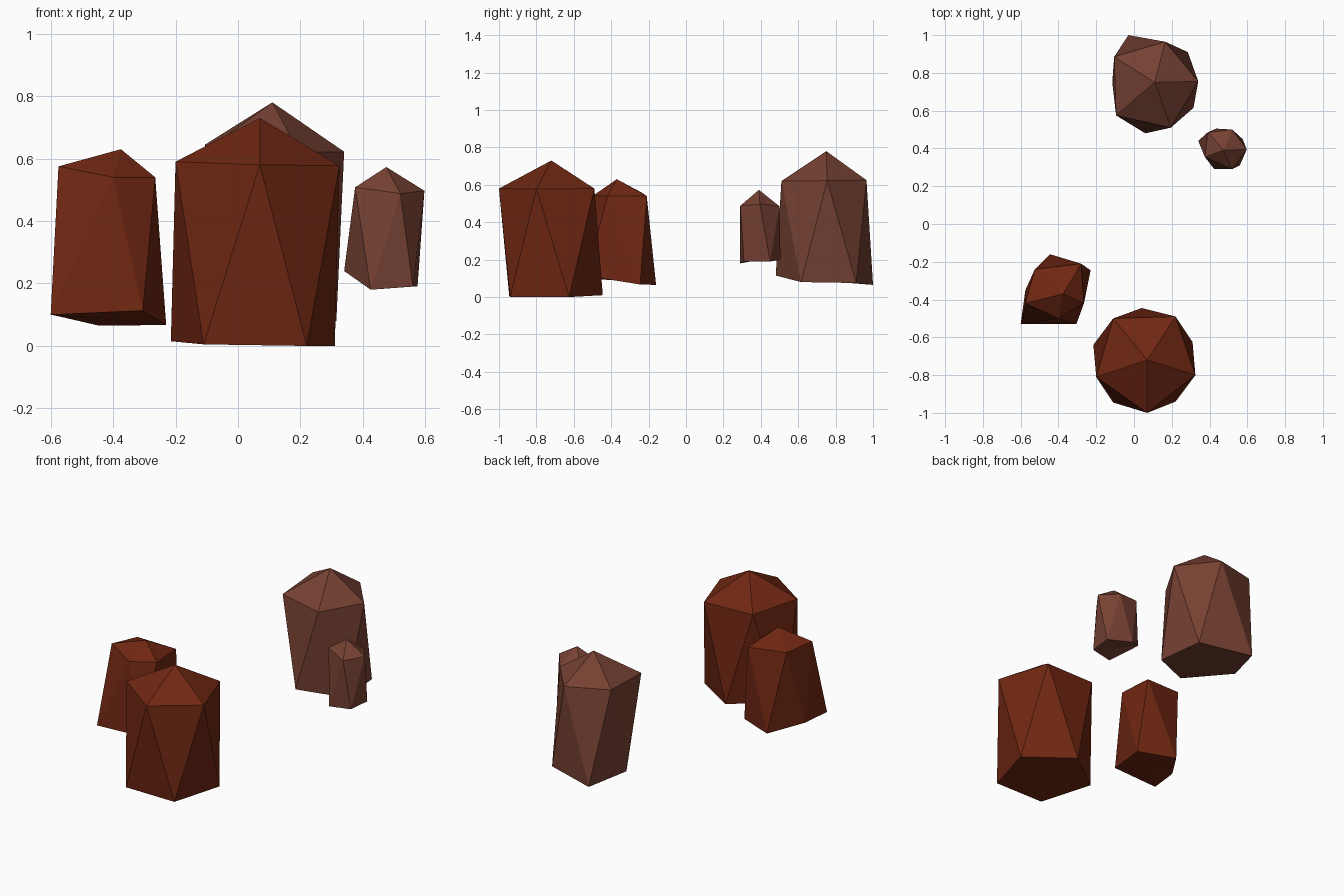
import bpy, bmesh
from mathutils import Vector


def material(name, color):
    m = bpy.data.materials.new(name)
    m.diffuse_color = (*color, 1)
    return m


red = material("dark red stone", (0.16, 0.02, 0.006))
brown = material("dusty brown stone", (0.18, 0.052, 0.032))


def rock(name, mat, apex, top, bottom):
    """Stretched icosahedron: peak, two staggered rings of five, flat base.
    bottom[i] sits between top[i] and top[i + 1]."""
    bm = bmesh.new()
    peak = bm.verts.new(apex)
    t = [bm.verts.new(p) for p in top]
    b = [bm.verts.new(p) for p in bottom]
    base = bm.verts.new(sum((Vector(p) for p in bottom), Vector()) / 5)
    for i in range(5):
        j = (i + 1) % 5
        bm.faces.new((peak, t[i], t[j]))
        bm.faces.new((t[i], b[i], t[j]))
        bm.faces.new((t[j], b[i], b[j]))
        bm.faces.new((base, b[j], b[i]))
    bmesh.ops.recalc_face_normals(bm, faces=bm.faces)
    mesh = bpy.data.meshes.new(name)
    bm.to_mesh(mesh)
    bm.free()
    mesh.materials.append(mat)
    bpy.context.collection.objects.link(bpy.data.objects.new(name, mesh))


# Front pair, rings listed clockwise from the back
rock("large_red_rock", red, (0.07, -0.72, 0.73),
     [(0.22, -0.49, 0.58), (0.325, -0.80, 0.577), (0.07, -1.0, 0.58),
      (-0.20, -0.81, 0.59), (-0.11, -0.50, 0.585)],
     [(0.31, -0.625, 0.0), (0.22, -0.94, 0.0), (-0.11, -0.945, 0.005),
      (-0.215, -0.64, 0.015), (0.04, -0.445, 0.01)])
rock("small_red_rock", red, (-0.375, -0.37, 0.63),
     [(-0.28, -0.21, 0.54), (-0.265, -0.42, 0.54), (-0.40, -0.50, 0.54),
      (-0.575, -0.42, 0.575), (-0.525, -0.24, 0.56)],
     [(-0.23, -0.245, 0.067), (-0.305, -0.53, 0.113), (-0.60, -0.53, 0.10),
      (-0.575, -0.35, 0.095), (-0.445, -0.16, 0.065)])

# Back pair
rock("large_brown_rock", brown, (0.11, 0.75, 0.78),
     [(0.165, 0.965, 0.625), (0.34, 0.755, 0.622), (0.195, 0.51, 0.62),
      (-0.095, 0.575, 0.63), (-0.105, 0.885, 0.645)],
     [(0.285, 0.91, 0.075), (0.315, 0.615, 0.08), (0.06, 0.48, 0.115),
      (-0.115, 0.75, 0.09), (-0.03, 1.0, 0.065)])
rock("small_brown_rock", brown, (0.475, 0.39, 0.573),
     [(0.52, 0.50, 0.485), (0.597, 0.395, 0.497), (0.52, 0.29, 0.488),
      (0.375, 0.355, 0.508), (0.39, 0.485, 0.495)],
     [(0.575, 0.45, 0.19), (0.56, 0.31, 0.19), (0.425, 0.29, 0.18),
      (0.34, 0.44, 0.24), (0.435, 0.505, 0.20)])
